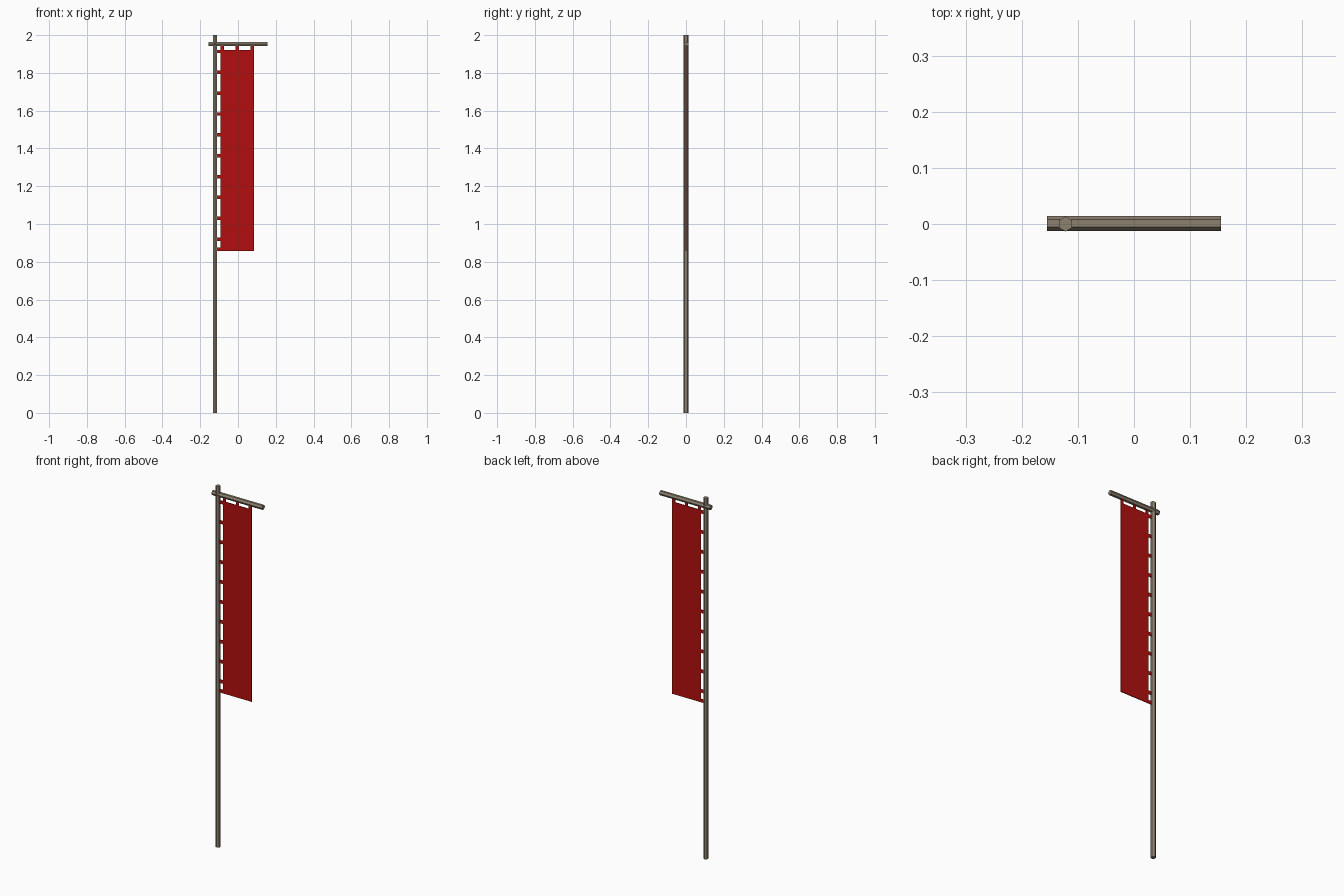
import bpy, math
from mathutils import Matrix

if "Cube" in bpy.data.objects:
    bpy.data.objects.remove(bpy.data.objects["Cube"])


def material(name, rgb):
    m = bpy.data.materials.new(name)
    m.diffuse_color = (*rgb, 1)
    m.use_nodes = True
    m.node_tree.nodes["Principled BSDF"].inputs["Base Color"].default_value = m.diffuse_color
    return m


WOOD = material("wood", (0.27, 0.22, 0.16))
RED = material("red_cloth", (0.45, 0.005, 0.005))


def rod(name, length, loc, rot):
    bpy.ops.mesh.primitive_cylinder_add(vertices=6, radius=0.0133, depth=length)
    o = bpy.context.object
    o.name = name
    o.data.transform(Matrix.Translation(loc) @ rot)
    o.data.materials.append(WOOD)


def cloth(name, x0, x1, z0, z1, thick=0.004):
    bpy.ops.mesh.primitive_cube_add(size=1)
    o = bpy.context.object
    o.name = name
    o.data.transform(Matrix.Translation(((x0 + x1) / 2, 0, (z0 + z1) / 2))
                     @ Matrix.Diagonal((x1 - x0, thick, z1 - z0, 1)))
    o.data.materials.append(RED)


# Hexagonal pole and crossbar
rod("pole", 2.0, (-0.122, 0, 1.0), Matrix.Identity(4))
rod("crossbar", 0.31, (0, 0.001, 1.953), Matrix.Rotation(math.pi / 2, 4, 'Y'))

# Banner sheet
L, R, B, T = -0.092, 0.085, 0.858, 1.922
cloth("banner", L, R, B, T)

# Tabs tying the banner to the pole, the last one flush with the bottom edge
for i, z in enumerate([1.913 - 0.1103 * k for k in range(10)] + [B + 0.009]):
    cloth(f"side_tab_{i}", -0.115, L, z - 0.009, z + 0.009)

# Tabs tying the banner to the crossbar
for i, x in enumerate((L + 0.009, -0.003, R - 0.009)):
    cloth(f"top_tab_{i}", x - 0.009, x + 0.009, T, 1.945)
